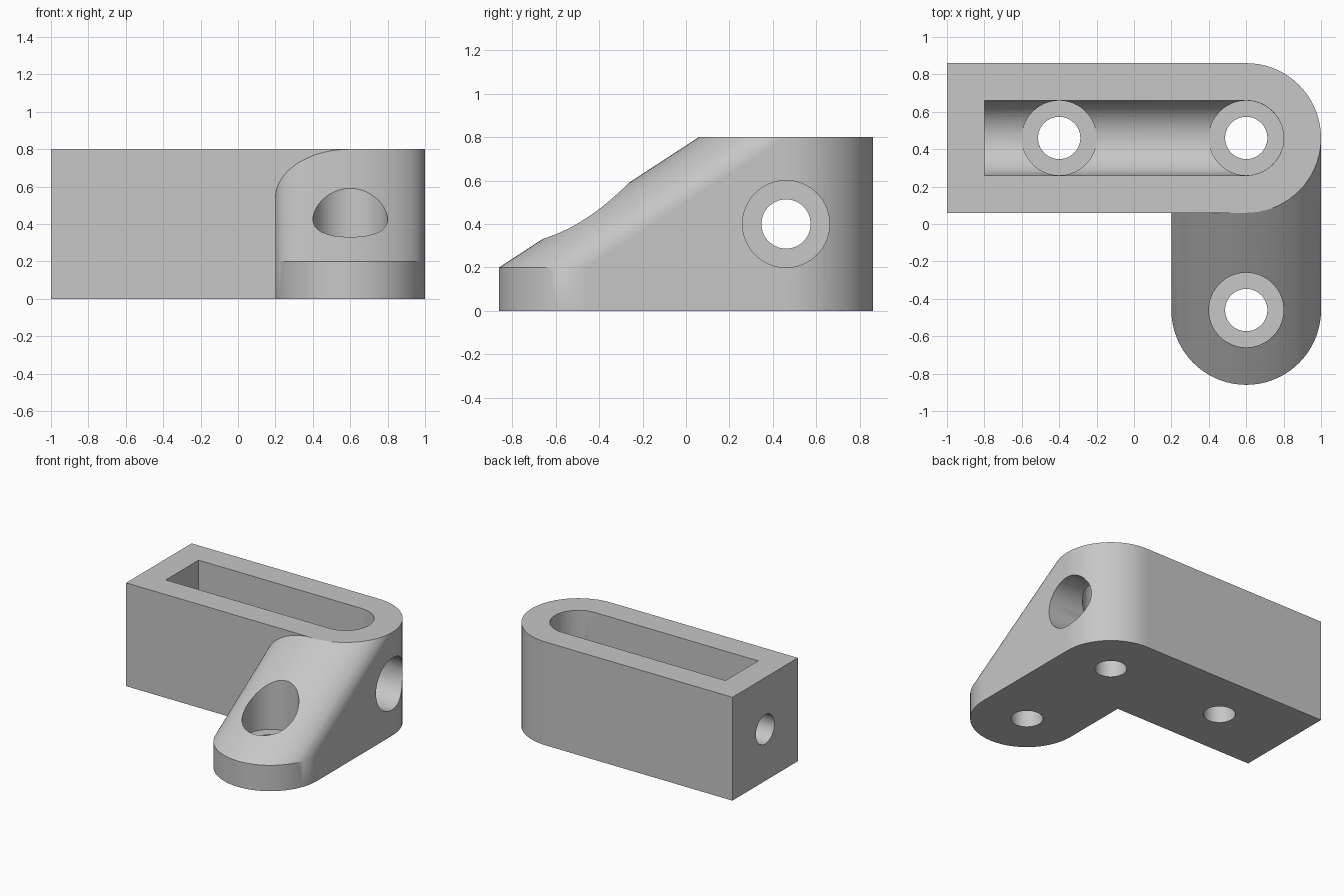
import bpy, bmesh, math
from mathutils import Matrix, Vector

cube = bpy.data.objects.get("Cube")
if cube:
    bpy.data.objects.remove(cube, do_unlink=True)

MID_Y = 0.46      # centre line of the long arm (the foot centre mirrors it)
CORNER_X = 0.6    # centre line of the foot
ARM_R, BORE_R, HOLE_R = 0.4, 0.2, 0.113
SEGS = 72

grey = bpy.data.materials.new("plain grey")
grey.use_nodes = True
colour = (0.57, 0.57, 0.57, 1)
grey.diffuse_color = colour
grey.node_tree.nodes["Principled BSDF"].inputs["Base Color"].default_value = colour


def make_object(name, bm):
    bmesh.ops.recalc_face_normals(bm, faces=bm.faces)
    mesh = bpy.data.meshes.new(name)
    bm.to_mesh(mesh)
    bm.free()
    mesh.materials.append(grey)
    obj = bpy.data.objects.new(name, mesh)
    bpy.context.collection.objects.link(obj)
    return obj


def half_circle(cx, cy, r, start):
    steps = SEGS // 2
    return [(cx + r * math.cos(start + math.pi * i / steps),
             cy + r * math.sin(start + math.pi * i / steps)) for i in range(steps + 1)]


def round_ended_bar(name, x0, r, z0, z1):
    """Bar along x: square at x0, round about the corner centre."""
    outline = [(x0, MID_Y + r), (x0, MID_Y - r)]
    outline += half_circle(CORNER_X, MID_Y, r, -math.pi / 2)
    bm = bmesh.new()
    face = bm.faces.new([bm.verts.new((x, y, z0)) for x, y in outline])
    top = bmesh.ops.extrude_face_region(bm, geom=[face])["geom"]
    bmesh.ops.translate(bm, vec=(0, 0, z1 - z0),
                        verts=[v for v in top if isinstance(v, bmesh.types.BMVert)])
    return make_object(name, bm)


def rod(name, r, start, end):
    """Cylinder between two points."""
    start, end = Vector(start), Vector(end)
    axis = end - start
    turn = axis.to_track_quat("Z", "Y").to_matrix().to_4x4()
    bm = bmesh.new()
    bmesh.ops.create_cone(bm, cap_ends=True, segments=SEGS, radius1=r, radius2=r,
                          depth=axis.length,
                          matrix=Matrix.Translation((start + end) / 2) @ turn)
    return make_object(name, bm)


def combine(target, other, operation):
    mod = target.modifiers.new(other.name, "BOOLEAN")
    mod.operation, mod.solver, mod.object = operation, "EXACT", other
    bpy.context.view_layer.objects.active = target
    bpy.ops.object.modifier_apply(modifier=mod.name)
    bpy.data.objects.remove(other, do_unlink=True)


# Long arm with one round end
bracket = round_ended_bar("corner_bracket", -1, ARM_R, 0, 0.8)

# Sloping foot: a round toe swept up to the rim of the arm
bm = bmesh.new()
toe = half_circle(CORNER_X, -MID_Y, ARM_R, math.pi)
rim = half_circle(CORNER_X, MID_Y, ARM_R, math.pi)
points = [(x, y, z) for z in (0, 0.2) for x, y in toe]
points += [(x, y, 0.8) for x, y in rim]
points += [(x, y, 0) for x, y in (rim[0], rim[-1])]
bmesh.ops.convex_hull(bm, input=[bm.verts.new(p) for p in points])
bmesh.ops.delete(bm, geom=[v for v in bm.verts if not v.link_faces], context="VERTS")
bmesh.ops.dissolve_limit(bm, angle_limit=0.002, verts=bm.verts, edges=bm.edges)
combine(bracket, make_object("sloping_foot", bm), "UNION")

# Round-bottomed pocket, open at the top and through the round end
cutters = [
    round_ended_bar("pocket", -0.8, BORE_R, 0.402, 1),
    rod("long_bore", BORE_R, (-0.8, MID_Y, 0.4), (1.2, MID_Y, 0.4)),
    rod("end_hole", HOLE_R, (-1.2, MID_Y, 0.4), (-0.7, MID_Y, 0.4)),
]

# Counterbored screw holes through the floor
for x, y, top in ((-0.4, MID_Y, 0.5), (CORNER_X, MID_Y, 0.5), (CORNER_X, -MID_Y, 1)):
    cutters.append(rod("counterbore", BORE_R - 0.0005, (x, y, 0.199), (x, y, top)))
    cutters.append(rod("floor_hole", HOLE_R, (x, y, -0.2), (x, y, 0.3)))

for cutter in cutters:
    combine(bracket, cutter, "DIFFERENCE")

# Smooth curves, crisp edges
bpy.ops.object.select_all(action="DESELECT")
bracket.select_set(True)
bpy.context.view_layer.objects.active = bracket
bpy.ops.object.shade_smooth_by_angle(angle=math.radians(30))
weighted = bracket.modifiers.new("even_shading", "WEIGHTED_NORMAL")
weighted.keep_sharp = True
